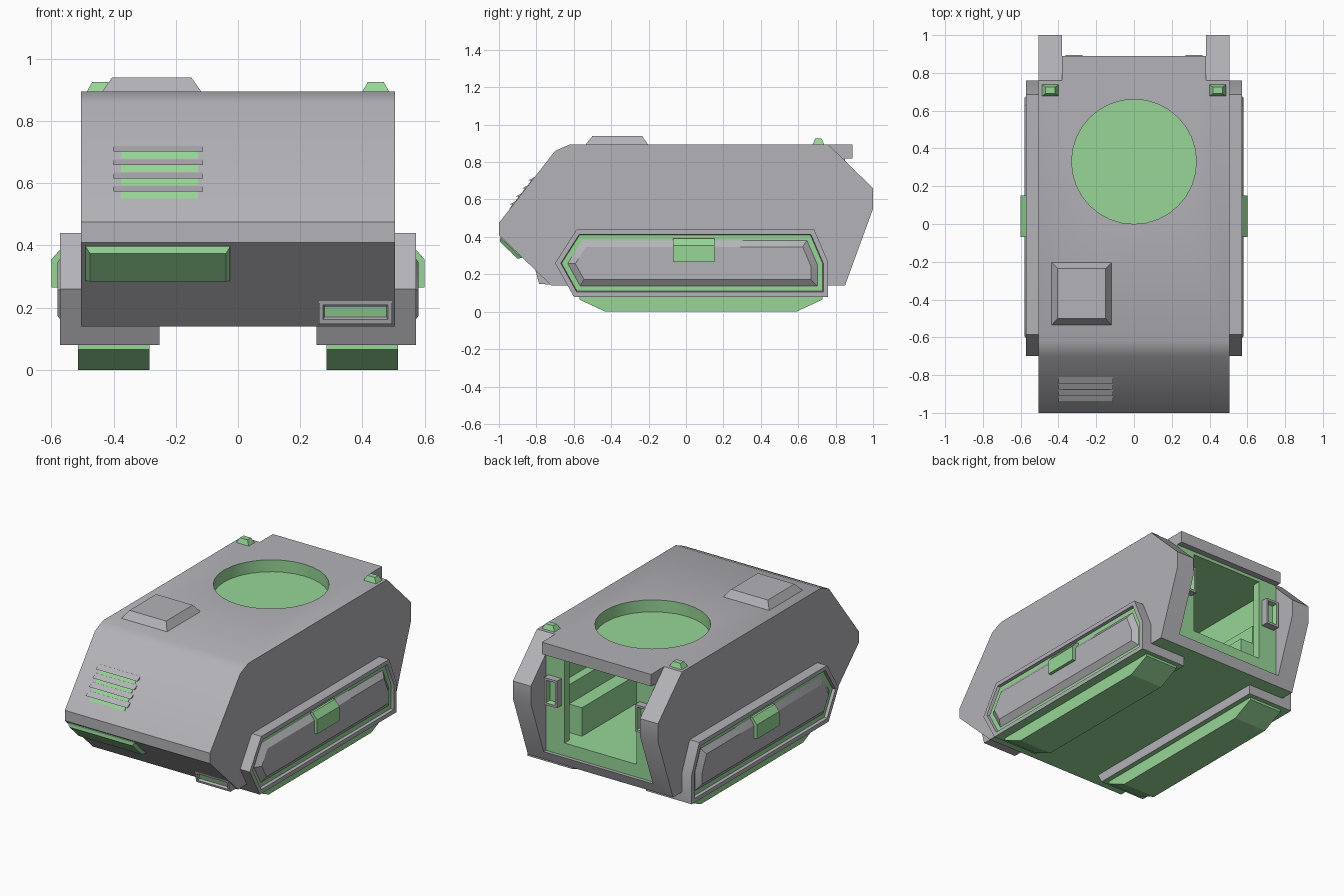
import bpy, bmesh, math

if "Cube" in bpy.data.objects:
    bpy.data.objects.remove(bpy.data.objects["Cube"])

def material(name, rgb):
    m = bpy.data.materials.new(name)
    m.diffuse_color = (*rgb, 1)
    m.use_nodes = True
    m.node_tree.nodes["Principled BSDF"].inputs["Base Color"].default_value = m.diffuse_color
    return m

MATS = [material("armour grey", (0.45, 0.45, 0.48)),
        material("accent green", (0.31, 0.67, 0.31))]
GREY, GREEN = 0, 1

def finish(name, bm, smooth=None):
    bmesh.ops.recalc_face_normals(bm, faces=bm.faces[:])
    me = bpy.data.meshes.new(name)
    bm.to_mesh(me)
    bm.free()
    for m in MATS:
        me.materials.append(m)
    ob = bpy.data.objects.new(name, me)
    bpy.context.collection.objects.link(ob)
    if smooth:
        shade(ob, smooth)
    return ob

def shade(ob, deg):
    bpy.ops.object.select_all(action='DESELECT')
    ob.select_set(True)
    bpy.context.view_layer.objects.active = ob
    bpy.ops.object.shade_smooth_by_angle(angle=math.radians(deg))

def prism_bm(pts, a, b, axis='x', mat=GREY):
    """Extrude a profile: (y,z) along x, or (x,z) along y."""
    bm = bmesh.new()
    put = (lambda p, t: (t, p[0], p[1])) if axis == 'x' else (lambda p, t: (p[0], t, p[1]))
    lo = [bm.verts.new(put(p, a)) for p in pts]
    hi = [bm.verts.new(put(p, b)) for p in pts]
    n = len(pts)
    bm.faces.new(lo)
    bm.faces.new(hi)
    for i in range(n):
        bm.faces.new((lo[i], lo[(i + 1) % n], hi[(i + 1) % n], hi[i]))
    for f in bm.faces:
        f.material_index = mat
    bmesh.ops.recalc_face_normals(bm, faces=bm.faces[:])
    return bm

def prism(name, pts, a, b, axis='x', mat=GREY):
    return finish(name, prism_bm(pts, a, b, axis, mat))

def box(name, x0, x1, y0, y1, z0, z1, mat=GREY):
    return prism(name, [(y0, z0), (y1, z0), (y1, z1), (y0, z1)], x0, x1, 'x', mat)

def frustum(name, lo, hi, z0, z1, mat=GREY):
    """Tapered block from rectangle lo to rectangle hi (x0, x1, y0, y1)."""
    bm = bmesh.new()
    rings = []
    for (x0, x1, y0, y1), z in ((lo, z0), (hi, z1)):
        rings.append([bm.verts.new((x, y, z)) for x, y in ((x0, y0), (x1, y0), (x1, y1), (x0, y1))])
    a, b = rings
    bm.faces.new(a)
    bm.faces.new(b)
    for i in range(4):
        bm.faces.new((a[i], a[(i + 1) % 4], b[(i + 1) % 4], b[i]))
    for f in bm.faces:
        f.material_index = mat
    return finish(name, bm)

def inset(bm, face, steps):
    """Repeated insets: (thickness, depth, colour of the new ring)."""
    for t, d, mat in steps:
        new = bmesh.ops.inset_individual(bm, faces=[face], thickness=t, depth=d, use_even_offset=True)
        for f in new['faces']:
            f.material_index = mat

def cut(ob, cutter):
    mod = ob.modifiers.new("cut", 'BOOLEAN')
    mod.operation, mod.solver, mod.object = 'DIFFERENCE', 'EXACT', cutter
    bpy.context.view_layer.objects.active = ob
    bpy.ops.object.modifier_apply(modifier=mod.name)
    bpy.data.objects.remove(cutter)

# Hull
hull = prism("hull", [(-1, .475), (-.7, .86), (-.62, .895), (.89, .895), (.89, .768), (1, .66),
                      (1, .55), (.85, .14), (-.72, .14), (-1, .41)], -.505, .505)
for s in (-1, 1):   # sloped tops of the rear side fins
    cut(hull, prism("fin_cut", [(.74, .9146), (.74, 1), (1.1, 1), (1.1, .562)], s * .38, s * .6))
cut(hull, box("rear_cut", -.38, .38, .85, 1.2, .2, .82))
cut(hull, box("cabin_cut", -.365, .365, -.3, .8, .28, .8, GREEN))
cut(hull, box("door_cut", -.25, .25, .75, 1.0, .28, .8, GREEN))
ring = [(.33 * math.cos(i * math.tau / 32), .33 * math.sin(i * math.tau / 32)) for i in range(32)]
well = prism("well_cut", ring, .82, 1.0, 'x', GREEN)
for v in well.data.vertices:   # stand the disc upright: (z, x, y) -> (x, y, z)
    z, x, y = v.co
    v.co = (x, y + .33, z)
cut(hull, well)
for p in hull.data.polygons:   # underside and rear door frame are green
    if p.normal.z < -.95 and p.center.z < .16:
        p.material_index = GREEN
    if p.normal.y > .95 and abs(p.center.y - .85) < .005 and p.center.z > .15:
        p.material_index = GREEN
shade(hull, 30)

# Side pods, skids, benches, door handles and roof nubs on both sides
POD = [(-.7, .26), (-.585, .44), (.685, .44), (.76, .265), (.76, .08), (-.6, .08)]
for s, side in ((-1, "left"), (1, "right")):
    bm = prism_bm(POD, s * .495, s * .572)
    face = next(f for f in bm.faces if f.normal.x * s > .9)
    inset(bm, face, [(.026, 0, GREY), (.004, -.018, GREY), (.028, 0, GREEN), (.035, .026, GREY)])
    for f in bm.faces:
        if f.normal.z < -.95 and abs(f.calc_center_median().z - .08) < .003:
            f.material_index = GREEN
    finish(side + "_pod", bm, 35)
    base = prism(side + "_pod_base", [(-.636, .145), (.76, .145), (.76, .08), (-.6, .08)], s * .253, s * .496)
    for p in base.data.polygons:
        if p.normal.z < -.95:
            p.material_index = GREEN
    prism(side + "_skid", [(-.57, .082), (-.57, .065), (-.43, 0), (.59, 0), (.73, .065), (.73, .082)],
          s * .285, s * .515, 'x', GREEN)
    prism(side + "_pod_latch", [(s * .545, .265), (s * .6, .265), (s * .6, .355), (s * .568, .392), (s * .545, .392)],
          -.07, .152, 'y', GREEN)
    box(side + "_bench", s * .22, s * .364, -.29, .72, .281, .46, GREEN)
    box(side + "_bench_back", s * .31, s * .364, -.29, .72, .46, .58, GREEN)
    # handle: grey surround with green recess
    bm = prism_bm([(.845, .51), (.895, .51), (.895, .68), (.845, .68)], s * .272, s * .362)
    face = next(f for f in bm.faces if f.normal.y > .9)
    inset(bm, face, [(.014, 0, GREY), (.006, -.03, GREEN)])
    face.material_index = GREEN
    finish(side + "_door_handle", bm)
    c = s * .443
    frustum(side + "_roof_nub", (c - .046, c + .046, .675, .74), (c - .026, c + .026, .69, .725), .89, .925, GREEN)

# Roof hatch
frustum("roof_hatch", (-.44, -.115, -.54, -.2), (-.405, -.15, -.5, -.235), .89, .94)

# Front vents on the upper slope
def slope(z):
    return -1 + (z - .475) * .3 / .385

for i in range(4):
    z = .702 - i * .043
    prism("vent_louver_%d" % i, [(slope(z + .018) + .01, z + .018), (slope(z + .018) - .001, z + .018),
                                 (slope(z) - .02, z), (slope(z) + .01, z)], -.4, -.112)
    prism("vent_slot_%d" % i, [(slope(z) + .01, z), (slope(z) - .004, z),
                               (slope(z - .022) - .004, z - .022), (slope(z - .022) + .01, z - .022)],
          -.377, -.128, 'x', GREEN)

# Long front light on the lower slope
def chin(z):
    return -1 + (.41 - z) * .28 / .27

bm = prism_bm([(chin(.4) + .02, .41), (chin(.4) - .003, .397), (chin(.29) - .003, .287), (chin(.29) + .02, .31)],
              -.49, -.025, 'x', GREEN)
face = max(bm.faces, key=lambda f: -f.normal.y)
inset(bm, face, [(.014, .018, GREEN)])
finish("front_light", bm, 30)

# Small framed light low on the right
bm = prism_bm([(-.805, .222), (-.785, .148), (-.7, .145), (-.72, .222)], .26, .496)
face = max(bm.faces, key=lambda f: -f.normal.y)
inset(bm, face, [(.014, 0, GREY), (.004, -.015, GREY)])
face.material_index = GREEN
finish("low_light", bm)
